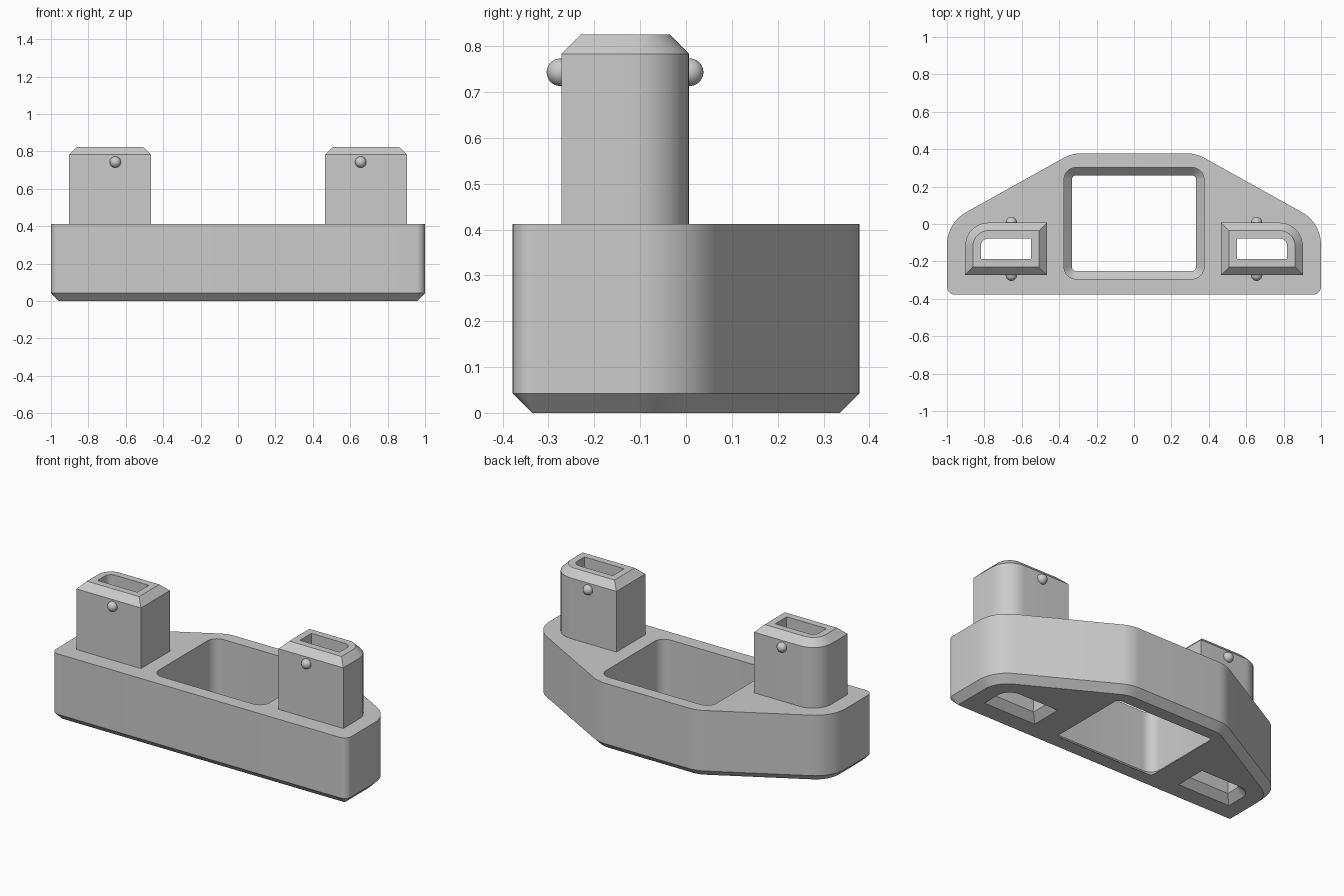
import bpy
import bmesh
import math
from mathutils import Vector, Matrix

cube = bpy.data.objects.get("Cube")
if cube:
    bpy.data.objects.remove(cube, do_unlink=True)

grey = bpy.data.materials.new("plain grey")
grey.use_nodes = True
grey.diffuse_color = (0.6, 0.6, 0.6, 1)
grey.node_tree.nodes["Principled BSDF"].inputs["Base Color"].default_value = grey.diffuse_color

STEPS = 10
CHAMFER = 0.042
BASE_TOP = 0.412
TOP = 0.825


def ring(corners, inset=0.0):
    """Counter-clockwise outline with rounded corners (x, y, radius), moved inward by inset."""
    points = []
    for i, (x, y, r) in enumerate(corners):
        p = Vector((x, y))
        before = (p - Vector(corners[i - 1][:2])).normalized()
        after = (Vector(corners[(i + 1) % len(corners)][:2]) - p).normalized()
        n1 = Vector((-before.y, before.x))
        n2 = Vector((-after.y, after.x))
        inward = (n1 + n2) / (1 + n1.dot(n2))
        if r == 0:
            points.append(p + inward * inset)
            continue
        left = max(r - inset, 0.002)
        centre = p + inward * (inset + left)
        turn = math.acos(max(-1, min(1, n1.dot(n2))))
        for k in range(STEPS + 1):
            points.append(centre - left * (Matrix.Rotation(turn * k / STEPS, 2) @ n1))
    return points


def mirrored(corners):
    return [(-x, y, r) for x, y, r in reversed(corners)]


def finish(name, bm):
    mesh = bpy.data.meshes.new(name)
    bm.to_mesh(mesh)
    bm.free()
    mesh.materials.append(grey)
    obj = bpy.data.objects.new(name, mesh)
    bpy.context.collection.objects.link(obj)
    bpy.ops.object.select_all(action='DESELECT')
    obj.select_set(True)
    bpy.context.view_layer.objects.active = obj
    bpy.ops.object.shade_smooth_by_angle(angle=math.radians(30))
    return obj


def pierced_block(name, walls, close_bottom):
    """Each wall is (corners, [(z, inset), ...]); the first is the outside, the rest are holes."""
    bm = bmesh.new()
    lows, highs = [], []
    for number, (corners, levels) in enumerate(walls):
        loops = [[bm.verts.new((p.x, p.y, z)) for p in ring(corners, inset)]
                 for z, inset in levels]
        count = len(loops[0])
        for low, high in zip(loops, loops[1:]):
            for i in range(count):
                j = (i + 1) % count
                quad = [low[i], low[j], high[j], high[i]]
                bm.faces.new(quad if number == 0 else quad[::-1])
        for loop, store in ((loops[0], lows), (loops[-1], highs)):
            store += [bm.edges.get((loop[i - 1], loop[i])) for i in range(count)]
    up = Vector((0, 0, 1))
    bmesh.ops.triangle_fill(bm, use_beauty=True, edges=highs, normal=up)
    if close_bottom:
        bmesh.ops.triangle_fill(bm, use_beauty=True, edges=lows, normal=-up)
    bmesh.ops.recalc_face_normals(bm, faces=bm.faces[:])
    return finish(name, bm)


# Outlines
right_half = [(1, -0.378, 0.045), (1, 0.006, 0.2), (0.332, 0.378, 0.2)]
base_outline = right_half + mirrored(right_half)
window_outline = [(-0.374, -0.294, 0.065), (0.374, -0.294, 0.065),
                  (0.374, 0.302, 0.065), (-0.374, 0.302, 0.065)]
left_post_outline = [(0.466, -0.272, 0), (0.903, -0.272, 0),
                     (0.903, 0.007, 0.125), (0.466, 0.007, 0)]
posts = {"left": left_post_outline, "right": mirrored(left_post_outline)}
BORE = 2 * CHAMFER

# Base with a central window and two bores flared at the bottom
base_walls = [
    (base_outline, [(0, CHAMFER), (CHAMFER, 0), (BASE_TOP, 0)]),
    (window_outline, [(0, CHAMFER), (CHAMFER, 0), (BASE_TOP, 0)]),
]
for outline in posts.values():
    base_walls.append((outline, [(0, CHAMFER), (CHAMFER, BORE), (BASE_TOP, BORE)]))
pierced_block("base", base_walls, True)

# Hollow posts with chamfered tops and small snap bumps
for side, outline in posts.items():
    pierced_block(side + "_post", [
        (outline, [(BASE_TOP, 0), (TOP - CHAMFER, 0), (TOP, CHAMFER)]),
        (outline, [(BASE_TOP, BORE), (TOP, BORE)]),
    ], False)
    x = 0.656 if side == "left" else -0.656
    for place, y in (("front", -0.274), ("back", 0.008)):
        bm = bmesh.new()
        bmesh.ops.create_uvsphere(bm, u_segments=32, v_segments=16, radius=0.03,
                                  matrix=Matrix.Translation((x, y, 0.743)))
        finish(f"{side}_{place}_bump", bm)
